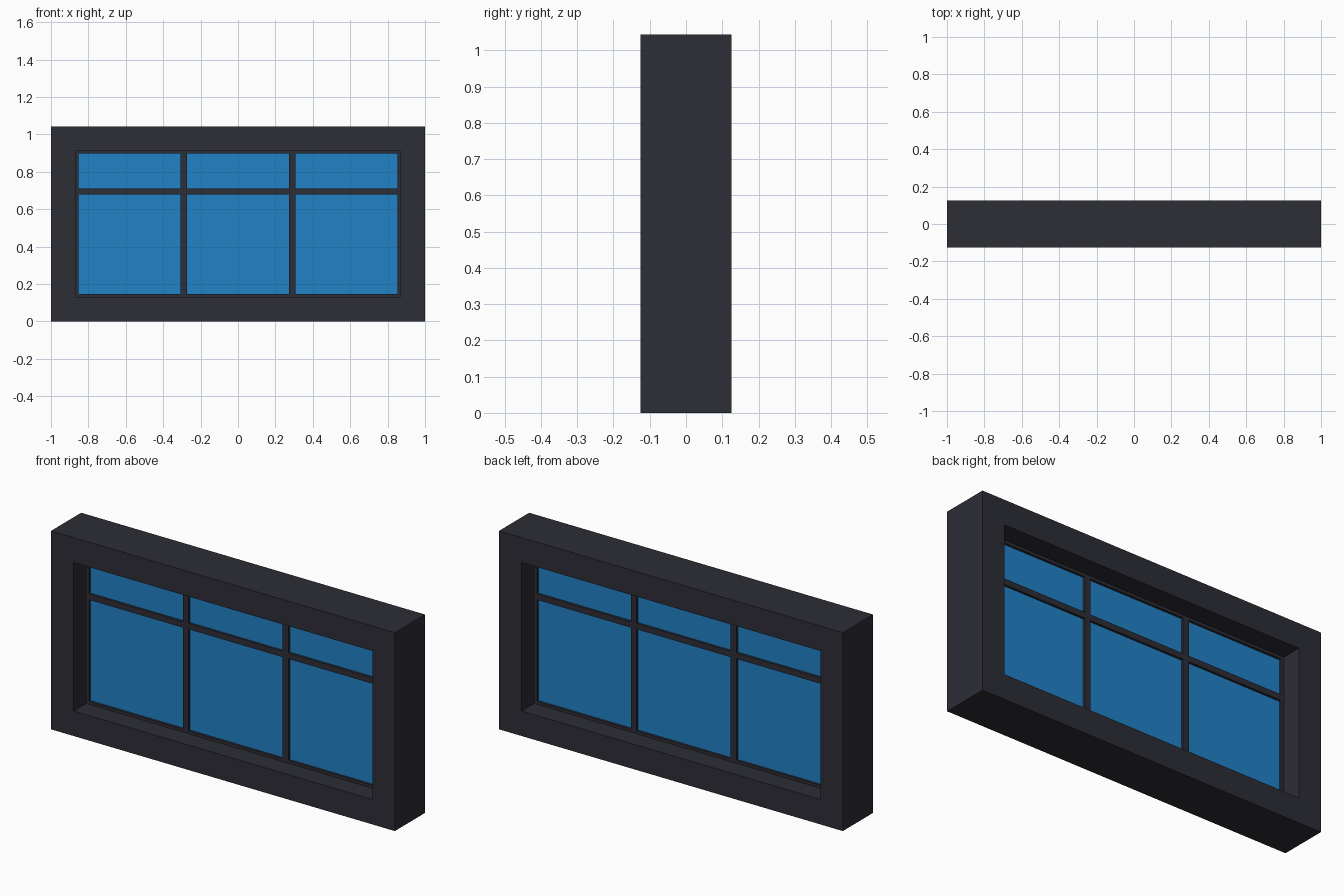
import bpy

if "Cube" in bpy.data.objects:
    bpy.data.objects.remove(bpy.data.objects["Cube"])

def material(name, rgb):
    m = bpy.data.materials.new(name)
    m.diffuse_color = (*rgb, 1)
    m.use_nodes = True
    m.node_tree.nodes["Principled BSDF"].inputs["Base Color"].default_value = m.diffuse_color
    return m

FRAME = material("dark grey frame", (0.026, 0.026, 0.037))
GLASS = material("blue glass", (0.0152, 0.223, 0.565))

def mesh_object(name, verts, faces, mat):
    me = bpy.data.meshes.new(name)
    me.from_pydata(verts, [], faces)
    me.materials.append(mat)
    ob = bpy.data.objects.new(name, me)
    bpy.context.collection.objects.link(ob)
    return ob

def rect(x, z0, z1, y):
    return [(-x, y, z0), (x, y, z0), (x, y, z1), (-x, y, z1)]

def ring(name, outer, inner, d, mat):
    # Rectangular frame with a through opening, d = half depth
    v = rect(*outer, -d) + rect(*inner, -d) + rect(*outer, d) + rect(*inner, d)
    f = []
    for i in range(4):
        j = (i + 1) % 4
        f += [(i, j, 4 + j, 4 + i), (8 + j, 8 + i, 12 + i, 12 + j),
              (j, i, 8 + i, 8 + j), (4 + i, 4 + j, 12 + j, 12 + i)]
    return mesh_object(name, v, f, mat)

def box(name, x0, x1, z0, z1, d, mat):
    v = [(x, y, z) for x in (x0, x1) for y in (-d, d) for z in (z0, z1)]
    f = [(0, 1, 3, 2), (4, 6, 7, 5), (0, 4, 5, 1), (2, 3, 7, 6), (0, 2, 6, 4), (1, 5, 7, 3)]
    return mesh_object(name, v, f, mat)

H = 1.043
OPEN = (0.869, 0.131, H - 0.131)
PANE = (0.853, 0.146, H - 0.146)

# Deep outer frame and slim sash inside it
ring("outer_frame", (1, 0, H), OPEN, 0.125, FRAME)
ring("sash", OPEN, PANE, 0.02, FRAME)

# Glazing bars: two uprights, one transom split between them
for side, x in (("left", -0.29), ("right", 0.29)):
    box(f"upright_bar_{side}", x - 0.017, x + 0.017, PANE[1], PANE[2], 0.02, FRAME)
spans = [(-PANE[0], -0.307), (-0.273, 0.273), (0.307, PANE[0])]
for n, (a, b) in zip(("left", "middle", "right"), spans):
    box(f"transom_bar_{n}", a, b, 0.68, 0.711, 0.02, FRAME)
    # Upper and lower panes
    box(f"upper_pane_{n}", a, b, 0.711, PANE[2], 0.008, GLASS)
    box(f"lower_pane_{n}", a, b, PANE[1], 0.68, 0.008, GLASS)
